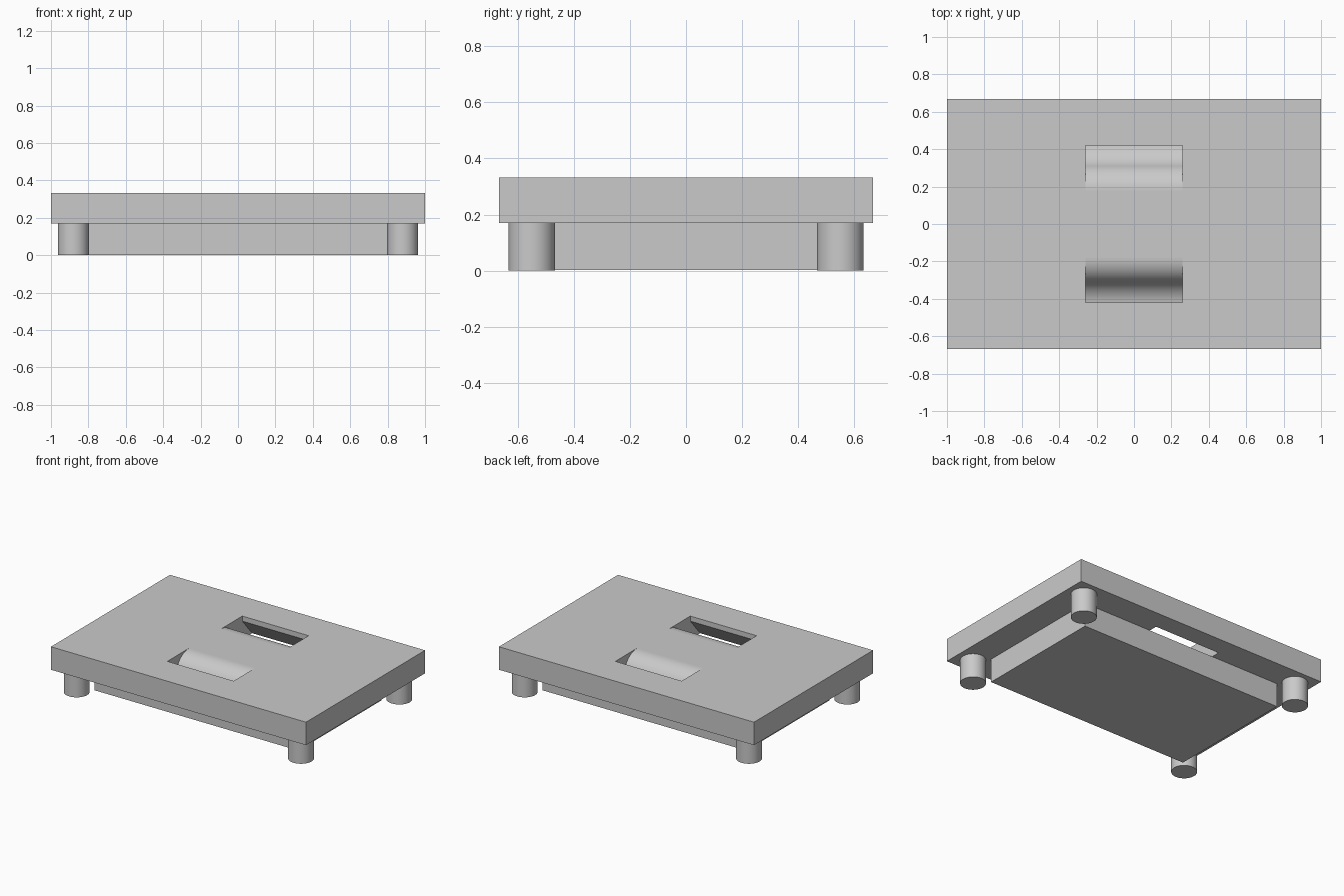
import bpy
import bmesh
import math

old = bpy.data.objects.get("Cube")
if old:
    bpy.data.objects.remove(old, do_unlink=True)

TOP, UNDER = 0.333, 0.17   # plate top and underside heights

grey = bpy.data.materials.new("light_grey")
grey.use_nodes = True
colour = (0.59, 0.59, 0.59, 1)
grey.diffuse_color = colour
grey.node_tree.nodes["Principled BSDF"].inputs["Base Color"].default_value = colour


def add_object(name, bm):
    bmesh.ops.recalc_face_normals(bm, faces=bm.faces)
    mesh = bpy.data.meshes.new(name)
    bm.to_mesh(mesh)
    bm.free()
    mesh.materials.append(grey)
    obj = bpy.data.objects.new(name, mesh)
    bpy.context.collection.objects.link(obj)
    return obj


def box(name, half_x, half_y, low, high):
    bm = bmesh.new()
    bmesh.ops.create_cube(bm, size=1)
    bmesh.ops.scale(bm, vec=(2 * half_x, 2 * half_y, high - low), verts=bm.verts)
    bmesh.ops.translate(bm, vec=(0, 0, (low + high) / 2), verts=bm.verts)
    return add_object(name, bm)


def activate(obj):
    bpy.ops.object.select_all(action='DESELECT')
    obj.select_set(True)
    bpy.context.view_layer.objects.active = obj


def s_curve(y0, y1, steps=12):
    """Two tangent arcs dropping from the top face to the underside."""
    dy, dz = (y1 - y0) / 2, (TOP - UNDER) / 2
    radius = (dy * dy + dz * dz) / (2 * dz)
    sweep = math.asin(dy / radius)
    arc = [(radius * math.sin(sweep * i / steps),
            radius * (1 - math.cos(sweep * i / steps))) for i in range(steps + 1)]
    upper = [(y0 + a, TOP - b) for a, b in arc]
    lower = [(y1 - a, UNDER + b) for a, b in reversed(arc[:-1])]
    return upper + lower


def slot_cutter(side):
    # ramp on the inner side, short wall and slanted lip on the outer side
    profile = s_curve(0.18, 0.44) + [(0.45, 0.16), (0.538, 0.16),
                                     (0.42, 0.297), (0.42, 0.36), (0.18, 0.36)]
    bm = bmesh.new()
    face = bm.faces.new([bm.verts.new((-0.26, side * y, z)) for y, z in profile])
    new = bmesh.ops.extrude_face_region(bm, geom=[face])["geom"]
    bmesh.ops.translate(bm, vec=(0.52, 0, 0),
                        verts=[v for v in new if isinstance(v, bmesh.types.BMVert)])
    cutter = add_object("slot_cutter", bm)
    cutter.hide_render = True
    return cutter


# Top plate with two curved slots
plate = box("top_plate", 1, 0.667, UNDER, TOP)
for side in (-1, 1):
    cutter = slot_cutter(side)
    cut = plate.modifiers.new("slot", 'BOOLEAN')
    cut.operation, cut.solver, cut.object = 'DIFFERENCE', 'EXACT', cutter
    activate(plate)
    bpy.ops.object.modifier_apply(modifier=cut.name)
    bpy.data.objects.remove(cutter, do_unlink=True)
activate(plate)
bpy.ops.object.shade_smooth_by_angle(angle=math.radians(30))
for poly in plate.data.polygons:   # keep the large flat faces flat
    if max(abs(c) for c in poly.normal) > 0.9999:
        poly.use_smooth = False

# Block under the plate
box("lower_block", 0.8, 0.467, 0.002, UNDER)

# Four round feet
for x, x_name in ((-0.88, "right"), (0.88, "left")):
    for y, y_name in ((-0.55, "front"), (0.55, "back")):
        bm = bmesh.new()
        bmesh.ops.create_cone(bm, cap_ends=True, segments=48, radius1=0.083,
                              radius2=0.083, depth=UNDER)
        bmesh.ops.translate(bm, vec=(x, y, UNDER / 2), verts=bm.verts)
        foot = add_object(f"{y_name}_{x_name}_foot", bm)
        activate(foot)
        bpy.ops.object.shade_smooth_by_angle(angle=math.radians(30))
